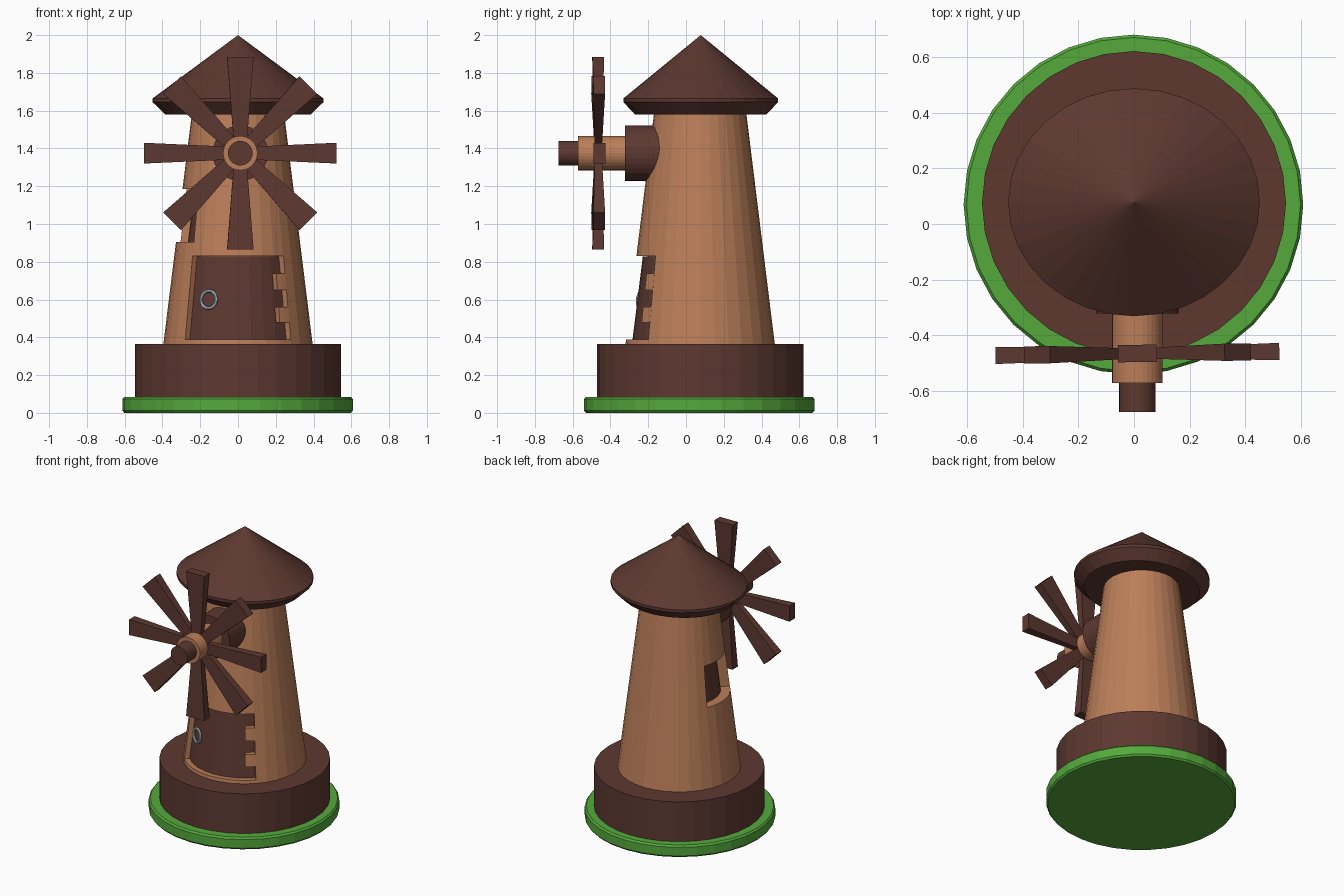
import bpy, bmesh, math
from mathutils import Matrix, Vector

if "Cube" in bpy.data.objects:
    bpy.data.objects.remove(bpy.data.objects["Cube"])

CY = 0.075      # tower axis in y
SIDES = 32


def material(name, rgb):
    m = bpy.data.materials.new(name)
    m.diffuse_color = (*rgb, 1)
    m.use_nodes = True
    m.node_tree.nodes["Principled BSDF"].inputs["Base Color"].default_value = m.diffuse_color
    return m


BROWN = material("brown_wood", (0.11, 0.04, 0.03))
TAN = material("tan_plaster", (0.50, 0.21, 0.10))
GREEN = material("grass_green", (0.09, 0.40, 0.045))
METAL = material("pale_metal", (0.50, 0.68, 0.75))


def make(name, bm, mat):
    bmesh.ops.recalc_face_normals(bm, faces=bm.faces)
    me = bpy.data.meshes.new(name)
    bm.to_mesh(me)
    bm.free()
    ob = bpy.data.objects.new(name, me)
    bpy.context.collection.objects.link(ob)
    me.materials.append(mat)
    return ob


def lathe(name, profile, mat, center, sy=1.0):
    """Closed solid of revolution about z from (radius, z) pairs."""
    bm = bmesh.new()
    rings = []
    for r, z in profile:
        if r == 0:
            rings.append([bm.verts.new((center[0], center[1], z))])
            continue
        rings.append([bm.verts.new((center[0] + r * math.sin(2 * math.pi * i / SIDES),
                                    center[1] + sy * r * math.cos(2 * math.pi * i / SIDES), z))
                      for i in range(SIDES)])
    for a, b in zip(rings, rings[1:]):
        for i in range(SIDES):
            j = (i + 1) % SIDES
            bm.faces.new((a[i], a[j], b[0]) if len(b) == 1 else (a[i], a[j], b[j], b[i]))
    for ring in (rings[0], rings[-1]):
        if len(ring) > 1:
            bm.faces.new(ring)
    return make(name, bm, mat)


def rod(name, radius, y0, y1, mat):
    """Cylinder along y on the rotor axis."""
    bm = bmesh.new()
    bmesh.ops.create_cone(bm, cap_ends=True, segments=SIDES, radius1=radius, radius2=radius,
                          depth=y1 - y0,
                          matrix=Matrix.Translation((0.012, (y0 + y1) / 2, 1.375))
                          @ Matrix.Rotation(math.pi / 2, 4, 'X'))
    return make(name, bm, mat)


def tower_r(z):
    return 0.395 - 0.15 * (z - 0.365) / 1.215


def sector(name, a0, a1, z0, z1, inner, outer, mat, steps=8):
    """Curved slab following the tower wall; angles in degrees from the front."""
    bm = bmesh.new()
    loops = []
    for i in range(steps + 1):
        t = math.radians(a0 + (a1 - a0) * i / steps)
        loops.append([bm.verts.new(((tower_r(z) + d) * math.sin(t),
                                    CY - (tower_r(z) + d) * math.cos(t), z))
                      for z, d in ((z0, inner), (z0, outer), (z1, outer), (z1, inner))])
    for a, b in zip(loops, loops[1:]):
        for k in range(4):
            bm.faces.new((a[k], a[(k + 1) % 4], b[(k + 1) % 4], b[k]))
    bm.faces.new(loops[0])
    bm.faces.new(loops[-1])
    return make(name, bm, mat)


# Ground disc, plinth, tower and roof
lathe("grass_disc", [(0.60, 0), (0.61, 0.012), (0.61, 0.073), (0.60, 0.085)], GREEN, (-0.002, 0.07))
lathe("plinth", [(0.546, 0.08), (0.546, 0.365)], BROWN, (0, CY))
tower = lathe("tower", [(tower_r(0.35), 0.35), (tower_r(1.6), 1.6)], TAN, (0, CY))
lathe("roof", [(0.385, 1.58), (0.452, 1.645), (0.452, 1.665), (0, 2.0)], BROWN, (0, 0.078), 0.905)

# Door and window recesses
for name, a0, a1, z0, z1, depth in (("door_cutter", -45.5, 45.5, 0.388, 0.83, 0.06),
                                    ("window_cutter", -112, -45.5, 0.905, 1.185, 0.075)):
    cutter = sector(name, a0, a1, z0, z1, -depth, 0.08, TAN)
    cutter.hide_render = True
    cutter.hide_set(True)
    mod = tower.modifiers.new(name, 'BOOLEAN')
    mod.operation = 'DIFFERENCE'
    mod.solver = 'EXACT'
    mod.object = cutter

sector("door", -45.4, 45.4, 0.389, 0.829, -0.065, -0.034, BROWN)
sector("window_pane", -111.9, -45.6, 0.906, 1.184, -0.08, -0.063, BROWN)

# Wall teeth between the door hinges
for i, (z0, z1) in enumerate(((0.478, 0.56), (0.65, 0.737))):
    sector(f"door_tooth_{i + 1}", 35.5, 46, z0, z1, -0.05, 0, TAN, 2)

# Ring handle facing outwards from the door
bm = bmesh.new()
n, m = 24, 8
grid = [[bm.verts.new(((0.046 + 0.009 * math.cos(2 * math.pi * j / m)) * math.cos(2 * math.pi * i / n),
                       0.009 * math.sin(2 * math.pi * j / m),
                       (0.046 + 0.009 * math.cos(2 * math.pi * j / m)) * math.sin(2 * math.pi * i / n)))
         for j in range(m)] for i in range(n)]
for i in range(n):
    for j in range(m):
        bm.faces.new((grid[i][j], grid[(i + 1) % n][j],
                      grid[(i + 1) % n][(j + 1) % m], grid[i][(j + 1) % m]))
bm.transform(Matrix.Translation((-0.155, -0.235, 0.6)) @ Matrix.Rotation(math.radians(-28), 4, 'Z')
             @ Matrix.Rotation(math.radians(-6), 4, 'X'))
make("door_ring", bm, METAL)

# Rotor shaft
rod("shaft_collar", 0.147, -0.322, -0.05, BROWN)
rod("hub", 0.091, -0.572, -0.3, TAN)
rod("hub_tip", 0.065, -0.675, -0.56, BROWN)

# Eight tapered blades; the sideways ones are slimmer
for k in range(8):
    a = k * math.pi / 4
    tip = 0.07 - 0.015 * abs(math.sin(a)) ** 4
    bm = bmesh.new()
    bmesh.ops.create_cube(bm, size=2)
    for v in bm.verts:
        outer = v.co.z > 0
        v.co = Vector((v.co.x * (tip if outer else 0.034),
                       v.co.y * (0.031 if outer else 0.018),
                       0.51 if outer else 0.05))
    bm.transform(Matrix.Translation((0.012, -0.465, 1.375))
                 @ Matrix.Rotation(math.radians(0.8), 4, 'Z') @ Matrix.Rotation(a, 4, 'Y'))
    make(f"blade_{k + 1}", bm, BROWN)
